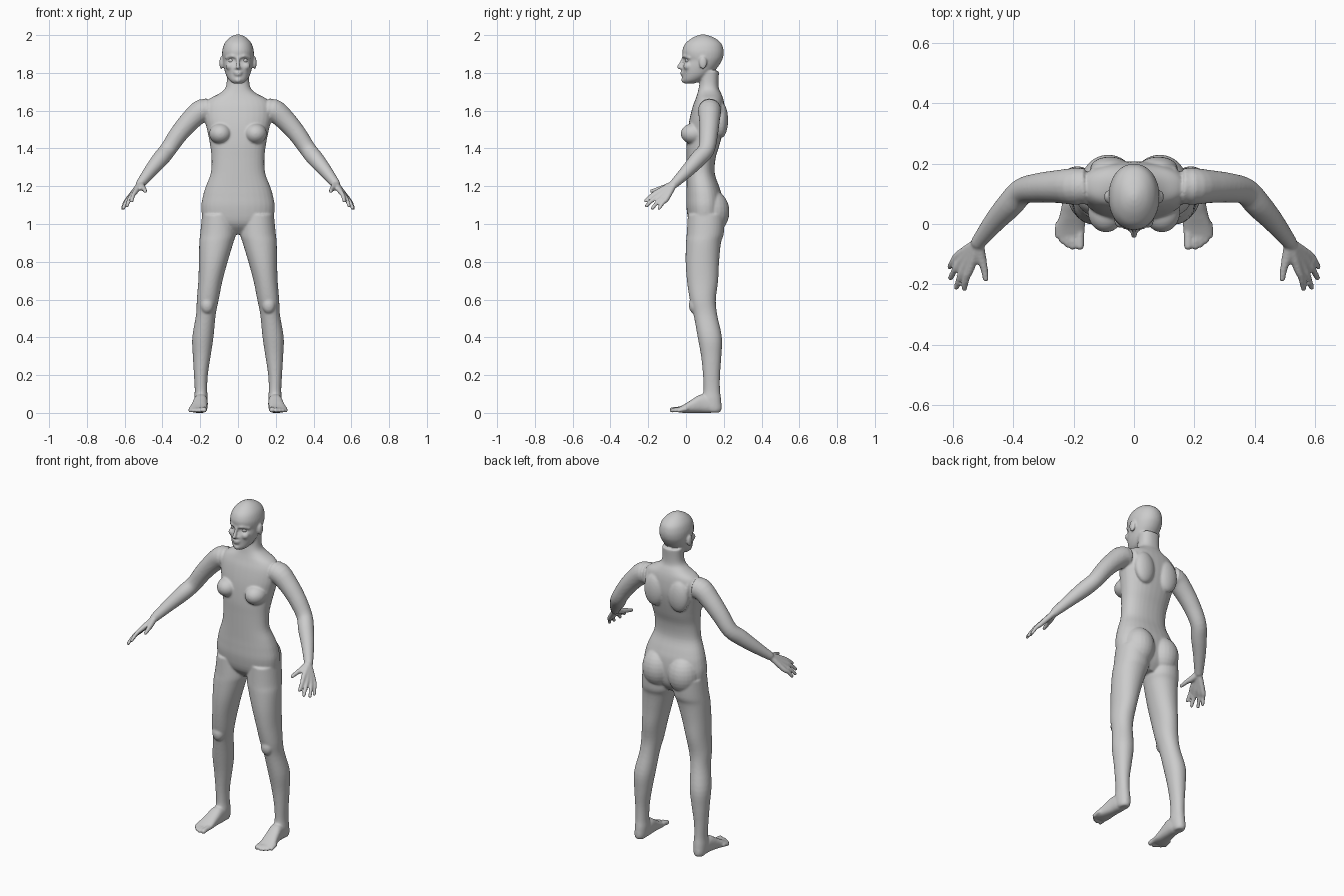
import bpy, bmesh
from math import cos, sin, pi
from mathutils import Vector, Matrix


def spline(rows, k=4):
    """Catmull-Rom interpolation through rows of numbers."""
    out = []
    for i in range(len(rows) - 1):
        a, b, c, d = (rows[max(0, min(len(rows) - 1, i + j))] for j in (-1, 0, 1, 2))
        for s in range(k):
            t = s / k
            out.append([0.5 * (2 * q + (r - p) * t + (2 * p - 5 * q + 4 * r - u) * t * t
                               + (3 * q - p - 3 * r + u) * t ** 3)
                        for p, q, r, u in zip(a, b, c, d)])
    return out + [list(rows[-1])]


def skin(bm, rings):
    loops = [[bm.verts.new(p) for p in r] for r in rings]
    n = len(loops[0])
    for a, b in zip(loops, loops[1:]):
        for i in range(n):
            bm.faces.new((a[i], a[(i + 1) % n], b[(i + 1) % n], b[i]))
    bm.faces.new(loops[0])
    bm.faces.new(loops[-1])


def loft(bm, rows, axis='z', power=2.3, n=32):
    """Rows: position on axis, x min, x max, other min, other max."""
    rings = []
    for p, x0, x1, a0, a1 in spline(rows):
        ring = []
        for i in range(n):
            c, s = cos(2 * pi * i / n), sin(2 * pi * i / n)
            x = (x0 + x1) / 2 + (x1 - x0) / 2 * abs(c) ** (2 / power) * (1 if c > 0 else -1)
            a = (a0 + a1) / 2 + (a1 - a0) / 2 * abs(s) ** (2 / power) * (1 if s > 0 else -1)
            ring.append((x, a, p) if axis == 'z' else (x, p, a))
        rings.append(ring)
    skin(bm, rings)


def ball(bm, centre, radii):
    m = Matrix.Translation(centre) @ Matrix.Diagonal((*radii, 1))
    bmesh.ops.create_uvsphere(bm, u_segments=24, v_segments=14, radius=1, matrix=m)


def limb(bm, points, n=20):
    """Round tube through (x, y, z, radius) points with rounded ends."""
    pts = spline(points)
    rings = []
    for i, (x, y, z, r) in enumerate(pts):
        t = Vector(pts[min(i + 1, len(pts) - 1)][:3]) - Vector(pts[max(i - 1, 0)][:3])
        u = t.cross(Vector((1, 0, 0))).normalized()
        v = t.cross(u).normalized()
        rings.append([Vector((x, y, z)) + r * (u * cos(2 * pi * j / n) + v * sin(2 * pi * j / n))
                      for j in range(n)])
    skin(bm, rings)
    for p in (points[0], points[-1]):
        ball(bm, p[:3], (p[3],) * 3)


bm = bmesh.new()

# Leg
loft(bm, [(1.05, .02, .19, .01, .205), (.95, .012, .20, .004, .20), (.9, .025, .205, 0, .185),
          (.8, .055, .207, -.002, .175), (.7, .082, .21, .005, .17), (.6, .102, .218, .02, .158),
          (.52, .118, .222, .04, .165), (.4, .13, .242, .062, .19), (.3, .145, .239, .08, .187),
          (.2, .16, .233, .09, .18), (.12, .163, .229, .093, .18), (.07, .16, .232, .085, .186),
          (.02, .165, .23, .1, .188), (.002, .175, .22, .12, .178)], power=2.1)
ball(bm, (.163, .045, .57), (.035, .03, .045))

# Foot and toes
loft(bm, [(.186, .18, .215, .012, .05), (.13, .162, .23, 0, .085), (.08, .16, .236, 0, .098),
          (.03, .162, .246, 0, .07), (-.01, .162, .257, 0, .045), (-.045, .168, .255, .003, .027)],
     axis='y', power=2.5)
for x, tip, r in ((.179, -.073, .0145), (.203, -.076, .011), (.221, -.068, .0105),
                  (.238, -.056, .0105), (.253, -.038, .0105)):
    limb(bm, [(x - .002, .0, .02, r), (x, tip + .025, .019, r), (x, tip, r + .001, r)], 12)

# Buttock, breast, shoulder blade
ball(bm, (.085, .135, 1.065), (.092, .095, .115))
ball(bm, (.093, .04, 1.478), (.06, .068, .055))
ball(bm, (.08, .185, 1.55), (.065, .038, .095))

# Arm
limb(bm, [(.10, .128, 1.60, .062), (.185, .125, 1.602, .062), (.25, .124, 1.55, .055),
          (.315, .12, 1.475, .049), (.37, .108, 1.395, .044), (.41, .065, 1.345, .044),
          (.46, .01, 1.285, .036), (.515, -.06, 1.215, .025)])

# Hand: each finger runs from the wrist through its knuckle to the tip
wrist = (.515, -.06, 1.215, .017)
for knuckle, tip in (((.54, -.142, 1.175), (.562, -.214, 1.122)),
                     ((.556, -.134, 1.158), (.588, -.210, 1.096)),
                     ((.57, -.12, 1.144), (.607, -.178, 1.083)),
                     ((.58, -.102, 1.134), (.610, -.142, 1.083))):
    mid = [(a + b) / 2 for a, b in zip(knuckle, tip)]
    limb(bm, [wrist, (*knuckle, .0145), (mid[0] + .003, mid[1], mid[2] + .005, .0115), (*tip, .01)], 12)
limb(bm, [wrist, (.508, -.105, 1.195, .018), (.497, -.145, 1.185, .013), (.491, -.182, 1.174, .0105)], 12)

# Ear, cheek, brow
ball(bm, (.088, .09, 1.853), (.011, .021, .034))
ball(bm, (.042, .01, 1.835), (.024, .024, .022))
limb(bm, [(.012, -.014, 1.884, .007), (.035, -.008, 1.889, .008), (.06, .018, 1.88, .008)], 12)

# Mirror all paired parts to the other side
dup = bmesh.ops.duplicate(bm, geom=bm.verts[:] + bm.edges[:] + bm.faces[:])
bmesh.ops.scale(bm, vec=(-1, 1, 1), verts=[g for g in dup['geom'] if isinstance(g, bmesh.types.BMVert)])

# Torso and neck
loft(bm, [(z, -w, w, a, b) for z, w, a, b in (
    (.945, .05, .07, .15), (1.0, .17, .02, .185), (1.08, .194, .003, .195), (1.15, .185, .002, .19),
    (1.2, .17, .003, .175), (1.27, .144, .003, .152), (1.35, .14, .003, .157), (1.42, .148, .003, .178),
    (1.5, .164, .01, .198), (1.56, .178, .02, .207), (1.62, .178, .035, .205), (1.66, .155, .05, .198),
    (1.69, .10, .06, .187), (1.715, .07, .066, .175), (1.75, .06, .072, .172), (1.81, .06, .075, .175))])

# Head
loft(bm, [(z, -w, w, a, b) for z, w, a, b in (
    (1.743, .022, -.008, .04), (1.76, .046, -.018, .085), (1.79, .064, -.018, .13),
    (1.83, .075, -.02, .168), (1.866, .081, -.008, .19), (1.89, .084, -.017, .198),
    (1.92, .083, -.019, .199), (1.955, .072, -.004, .188), (1.982, .05, .028, .157),
    (1.997, .026, .058, .122), (2.003, .008, .08, .1))], power=2.1)

# Nose, lips, chin
limb(bm, [(0, -.014, 1.88, .008), (0, -.026, 1.852, .009), (0, -.037, 1.831, .0115)], 12)
ball(bm, (0, -.018, 1.825), (.02, .014, .009))
ball(bm, (0, -.017, 1.802), (.024, .014, .0065))
ball(bm, (0, -.016, 1.79), (.02, .013, .0065))
ball(bm, (0, -.008, 1.762), (.02, .018, .016))

bmesh.ops.recalc_face_normals(bm, faces=bm.faces[:])
mesh = bpy.data.meshes.new("body")
bm.to_mesh(mesh)
bm.free()
body = bpy.data.objects.new("body", mesh)
bpy.context.collection.objects.link(body)

# Fuse the overlapping parts into one smooth skin
fuse = body.modifiers.new("fuse", 'REMESH')
fuse.mode = 'VOXEL'
fuse.voxel_size = .0055
fuse.use_smooth_shade = True
relax = body.modifiers.new("relax", 'SMOOTH')
relax.factor = .5
relax.iterations = 7

# Eyeballs
for side, name in ((-1, "right_eye"), (1, "left_eye")):
    bpy.ops.mesh.primitive_uv_sphere_add(segments=20, ring_count=12, radius=.015,
                                         location=(side * .036, .011, 1.866))
    bpy.context.object.name = name
    bpy.ops.object.shade_smooth()
